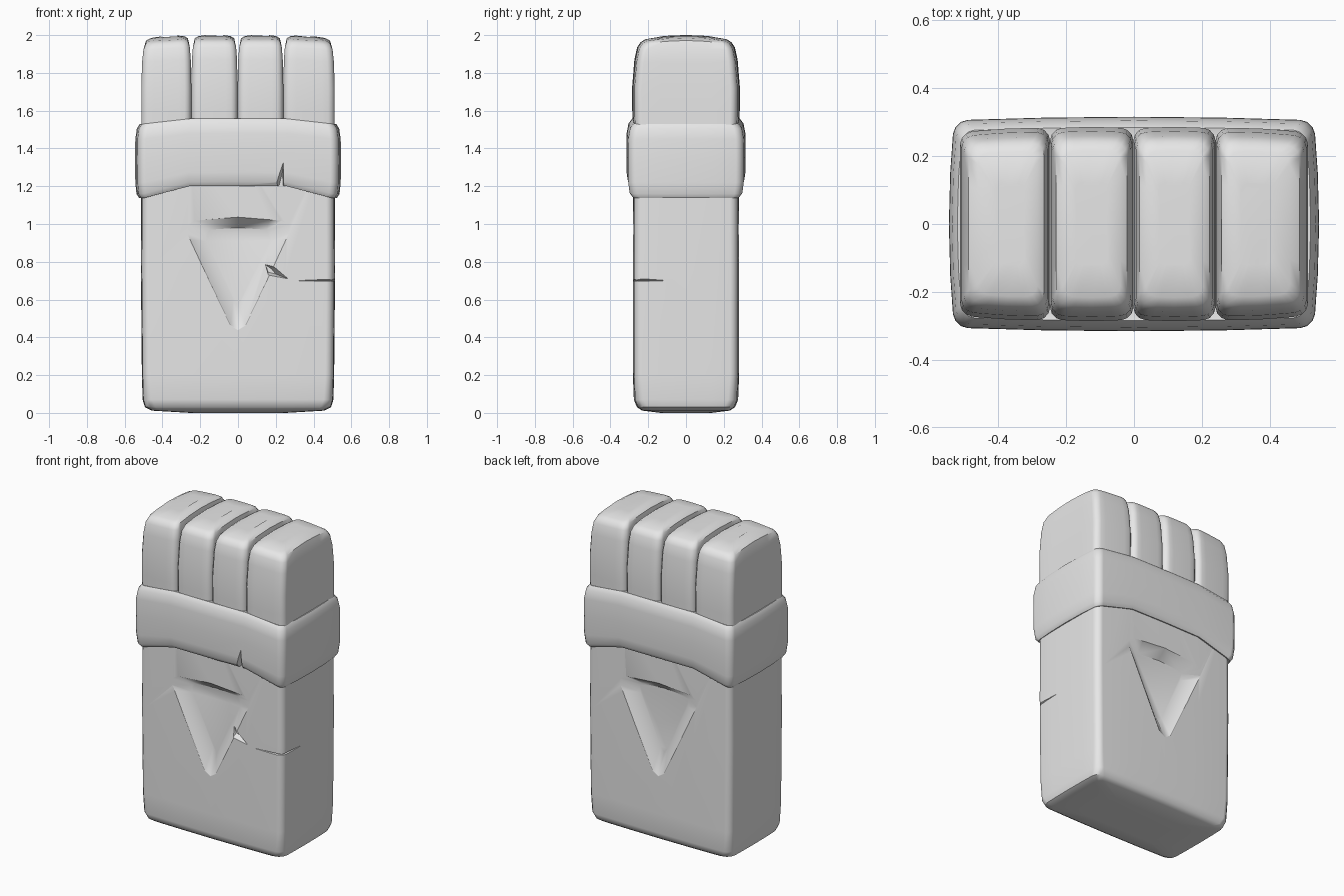
import bpy, bmesh, math
from mathutils import Vector

if "Cube" in bpy.data.objects:
    bpy.data.objects.remove(bpy.data.objects["Cube"])

grey = bpy.data.materials.new("plain grey")
grey.diffuse_color = (0.8, 0.8, 0.8, 1)
grey.use_nodes = True
grey.node_tree.nodes["Principled BSDF"].inputs["Base Color"].default_value = grey.diffuse_color


def ring(x0, x1, hy, r, z, bx=0.0, by=0.0):
    """Rounded rectangle with bulging sides; z is a number or a rule of x and y."""
    cx, hx = (x0 + x1) / 2, (x1 - x0) / 2
    pts = []
    for q, (sx, sy) in enumerate([(1, 1), (-1, 1), (-1, -1), (1, -1)]):
        for k in range(4):
            a = math.radians(90 * q + 30 * k)
            pts.append((sx * (hx - r) + r * math.cos(a), sy * (hy - r) + r * math.sin(a)))
        for t in (0.5, 0, -0.5):
            if q % 2 == 0:
                pts.append((sx * t * hx, sy * hy))
            else:
                pts.append((sx * hx, sy * t * hy))
    out = []
    for x, y in pts:
        px = x * (1 + bx * (1 - (y / hy) ** 2)) + cx
        py = y * (1 + by * (1 - (x / hx) ** 2))
        out.append(Vector((px, py, z(px, py) if callable(z) else z)))
    return out


def loft(name, rings):
    """Skin a row of matching rings and close both ends."""
    bm = bmesh.new()
    rows = [[bm.verts.new(p) for p in r] for r in rings]
    n = len(rows[0])
    for a, b in zip(rows, rows[1:]):
        for i in range(n):
            j = (i + 1) % n
            bm.faces.new((a[i], a[j], b[j], b[i]))
    bm.faces.new(rows[0])
    bm.faces.new(rows[-1])
    bmesh.ops.recalc_face_normals(bm, faces=bm.faces)
    me = bpy.data.meshes.new(name)
    bm.to_mesh(me)
    bm.free()
    me.materials.append(grey)
    ob = bpy.data.objects.new(name, me)
    bpy.context.collection.objects.link(ob)
    return ob


def recess(name, outer, inner, depth, surface, side=-1):
    """Tapered cutter running from beyond the surface to its floor."""
    far = [(2 * o[0] - i[0], 2 * o[1] - i[1]) for o, i in zip(outer, inner)]
    return loft(name, [[Vector((x, side * y, z)) for x, z in poly]
                       for poly, y in ((far, surface + depth), (outer, surface),
                                       (inner, surface - depth))])


def cut(ob, cutter):
    m = ob.modifiers.new("cut", 'BOOLEAN')
    m.operation, m.solver, m.object = 'DIFFERENCE', 'EXACT', cutter
    cutter.hide_render = True
    cutter.hide_set(True)


def finish(ob, angle=38):
    bpy.ops.object.select_all(action='DESELECT')
    ob.select_set(True)
    bpy.context.view_layer.objects.active = ob
    for m in list(ob.modifiers):
        bpy.ops.object.modifier_apply(modifier=m.name)
    bpy.ops.object.shade_smooth_by_angle(angle=math.radians(angle))
    m = ob.modifiers.new("even shading", 'WEIGHTED_NORMAL')
    m.keep_sharp = True


# Palm block with a rounded, slightly domed underside
body = loft("palm_block", [
    ring(-w, w, h, r, z, 0.012, 0.03) for w, h, r, z in (
        (0.25, 0.13, 0.05, 0.0), (0.45, 0.225, 0.05, 0.012), (0.487, 0.252, 0.05, 0.03),
        (0.499, 0.268, 0.045, 0.07), (0.503, 0.273, 0.04, 0.2), (0.508, 0.274, 0.04, 0.75),
        (0.506, 0.272, 0.04, 1.4))])

# Triangular hollows on both broad faces
half_out = [(0, 1.035), (0.23, 1.018), (0.27, 0.995), (0.27, 0.95), (0.04, 0.465), (0, 0.44)]
half_in = [(0, 0.98), (0.15, 0.97), (0.175, 0.955), (0.17, 0.91), (0.025, 0.6), (0, 0.57)]


def mirrored(half):
    return half + [(-x, z) for x, z in half[-2:0:-1]]


for label, side in (("front", -1), ("back", 1)):
    cut(body, recess(label + "_hollow_cutter", mirrored(half_out), mirrored(half_in),
                     0.06, 0.28, side))

# Chip on the hollow's edge
cut(body, recess("chip_cutter", [(0.13, 0.815), (0.20, 0.765), (0.265, 0.71), (0.16, 0.73)],
                 [(0.145, 0.785), (0.18, 0.76), (0.2, 0.735), (0.16, 0.745)], 0.035, 0.28))

# Hairline groove wrapping round the right front corner
stations = [((0.27, -0.283), (0.27, -0.33)), ((0.49, -0.256), (0.56, -0.33)),
            ((0.516, -0.07), (0.57, -0.07))]
cut(body, loft("groove_cutter", [
    [Vector((*a, 0.70)), Vector((*b, 0.735)), Vector((*b, 0.69))] for a, b in stations]))
finish(body)


# Cuff band: arched lower and upper edges
def arch(base, rise):
    return lambda x, y: base + rise * max(0, min(1, (0.5 - abs(x)) / 0.25))


band = loft("cuff_band", [
    ring(-w, w, h, r, arch(z, k), 0.03, 0.035) for w, h, r, z, k in (
        (0.48, 0.255, 0.03, 1.145, 0.065), (0.508, 0.282, 0.035, 1.137, 0.065),
        (0.522, 0.297, 0.04, 1.16, 0.065), (0.528, 0.304, 0.04, 1.22, 0.055),
        (0.529, 0.305, 0.04, 1.34, 0.04), (0.528, 0.304, 0.04, 1.45, 0.03),
        (0.520, 0.294, 0.04, 1.505, 0.028), (0.505, 0.275, 0.035, 1.53, 0.028),
        (0.47, 0.245, 0.03, 1.525, 0.028))])
cut(band, recess("crack_cutter", [(0.19, 1.19), (0.24, 1.33), (0.245, 1.18)],
                 [(0.215, 1.19), (0.235, 1.27), (0.24, 1.18)], 0.04, 0.317))
finish(band)


# Four finger blocks, side by side
def crown(top, drop):
    return lambda x, y: top - drop * (y / 0.22) ** 2


edges = [-0.512, -0.247, -0.002, 0.24, 0.512]
for i in range(4):
    a, b = edges[i], edges[i + 1]
    rings = []
    for inset, h, r, z in ((0, 0.272, 0.035, 1.3), (0, 0.279, 0.035, 1.6),
                           (0, 0.28, 0.035, 1.72), (0.003, 0.268, 0.035, 1.87),
                           (0.008, 0.254, 0.035, 1.935),
                           (0.018, 0.237, 0.035, crown(1.983, 0.018)),
                           (0.038, 0.212, 0.03, crown(1.995, 0.018)),
                           (0.075, 0.12, 0.02, crown(2.0, 0.018))):
        left = inset * (1.4 if i == 0 else 1)
        right = inset * (1.4 if i == 3 else 1)
        loop = ring(a + left, b - right, h, r, z, 0, 0.02)
        # Outer fingers narrow and drop a little towards their outside
        for p in loop:
            t = max(0, (abs(p.x) - 0.28) / 0.22)
            p.y *= 1 - 0.04 * t
            if p.z > 1.8:
                p.z -= 0.012 * t
        rings.append(loop)
    finish(loft("finger_%d" % (i + 1), rings))
